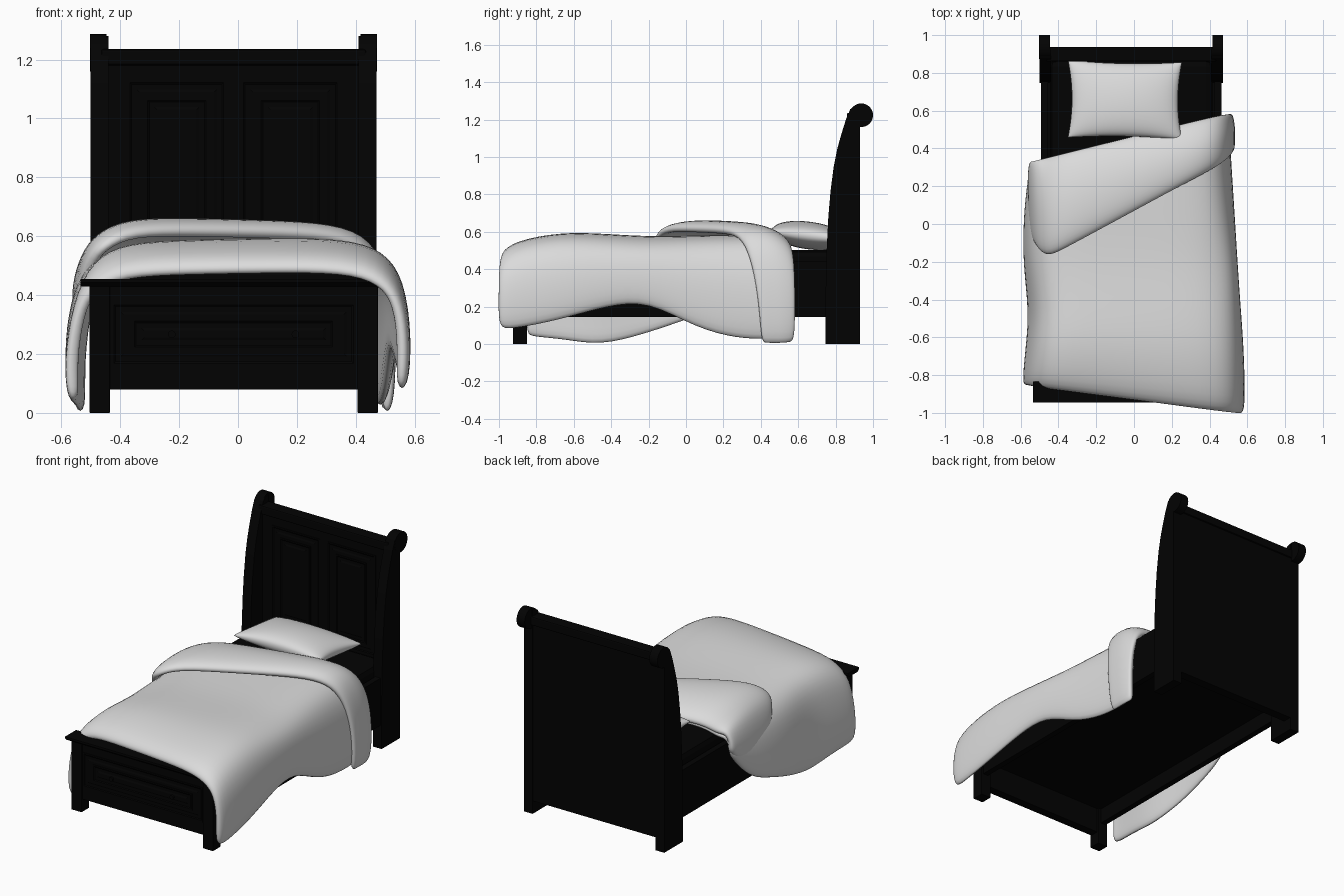
import bpy, bmesh, math
from mathutils import Matrix

cube = bpy.data.objects.get("Cube")
if cube:
    bpy.data.objects.remove(cube, do_unlink=True)


def material(name, value):
    mat = bpy.data.materials.new(name)
    mat.use_nodes = True
    colour = (value, value, value, 1)
    mat.diffuse_color = colour
    mat.node_tree.nodes["Principled BSDF"].inputs["Base Color"].default_value = colour
    return mat


WOOD = material("black_wood", 0.0008)
LINEN = material("pale_grey_linen", 0.71)
CX = -0.015  # centre line of the bed frame


def finish(name, bm, mat, smooth=False):
    bmesh.ops.recalc_face_normals(bm, faces=bm.faces)
    mesh = bpy.data.meshes.new(name)
    bm.to_mesh(mesh)
    bm.free()
    mesh.materials.append(mat)
    if smooth:
        mesh.shade_smooth()
    obj = bpy.data.objects.new(name, mesh)
    bpy.context.collection.objects.link(obj)
    return obj


def box(name, xs, ys, zs, bevel=0.0):
    bm = bmesh.new()
    bmesh.ops.create_cube(bm, size=1)
    for v in bm.verts:
        v.co = [r[0] + (c + 0.5) * (r[1] - r[0]) for c, r in zip(v.co, (xs, ys, zs))]
    obj = finish(name, bm, WOOD)
    if bevel:
        mod = obj.modifiers.new("Bevel", "BEVEL")
        mod.width, mod.segments = bevel, 2


def prism(name, profile, x0, x1):
    """Extrude a (y, z) outline along x."""
    bm = bmesh.new()
    face = bm.faces.new([bm.verts.new((x0, y, z)) for y, z in profile])
    out = bmesh.ops.extrude_face_region(bm, geom=[face])["geom"]
    for v in out:
        if isinstance(v, bmesh.types.BMVert):
            v.co.x = x1
    finish(name, bm, WOOD)


def cylinder(name, centre, radius, depth, axis, sides):
    bm = bmesh.new()
    turn = Matrix.Rotation(math.pi / 2, 4, axis)
    bmesh.ops.create_cone(bm, cap_ends=True, segments=sides, radius1=radius,
                          radius2=radius, depth=depth,
                          matrix=Matrix.Translation(centre) @ turn)
    obj = finish(name, bm, WOOD)
    bpy.context.view_layer.objects.active = obj
    obj.select_set(True)
    bpy.ops.object.shade_smooth_by_angle()
    obj.select_set(False)


def panel_moulding(name, x0, x1, z0, z1, y):
    """Sunk field and raised centre, shaped by insets."""
    bm = bmesh.new()
    face = bm.faces.new([bm.verts.new((x, y, z)) for x, z in
                         ((x0, z0), (x1, z0), (x1, z1), (x0, z1))])
    for width, push in ((0.008, -0.004), (0.012, 0), (0.008, 0.004),
                        (0.025, 0), (0.012, -0.004)):
        bmesh.ops.inset_individual(bm, faces=[face], thickness=width)
        for v in face.verts:
            v.co.y += push
    finish(name, bm, WOOD)


# Headboard: sleigh posts with scrolled tops, panel and top rail
post = [(0.93, 0), (0.93, 1.28), (0.902, 1.274), (0.878, 1.255), (0.855, 1.2),
        (0.83, 1.12), (0.808, 1.04), (0.79, 0.95), (0.773, 0.82),
        (0.761, 0.68), (0.752, 0.5), (0.747, 0.3), (0.747, 0)]
for side, label in ((-1, "right"), (1, "left")):
    prism("headboard_post_" + label, post, CX + side * 0.425, CX + side * 0.486)
    cylinder("post_scroll_" + label, (CX + side * 0.459, 0.937, 1.223),
             0.063, 0.056, "Y", 32)
    a, b = sorted((CX + side * 0.025, CX + side * 0.36))
    panel_moulding("headboard_outer_moulding_" + label, a, b, 0.5, 1.13, 0.869)
    panel_moulding("headboard_raised_panel_" + label, a + 0.06, b - 0.06, 0.56, 1.07, 0.864)
box("headboard_panel", (CX - 0.45, CX + 0.45), (0.87, 0.928), (0.08, 1.2))
box("headboard_top_rail", (CX - 0.45, CX + 0.45), (0.86, 0.938), (1.18, 1.235), 0.008)

# Footboard: legs, panel, cap, drawer front and knobs
for side, label in ((-1, "right"), (1, "left")):
    a, b = sorted((CX + side * 0.42, CX + side * 0.49))
    box("footboard_leg_" + label, (a, b), (-0.925, -0.85), (0, 0.44), 0.003)
    cylinder("drawer_knob_" + label, (CX + side * 0.21, -0.922, 0.267),
             0.013, 0.03, "X", 16)
box("footboard_panel", (CX - 0.43, CX + 0.43), (-0.915, -0.86), (0.08, 0.44))
prism("footboard_cap", [(-0.945, 0.455), (-0.945, 0.443), (-0.93, 0.43),
                        (-0.85, 0.43), (-0.835, 0.443), (-0.835, 0.455)],
      CX - 0.52, CX + 0.52)
panel_moulding("footboard_moulding", CX - 0.415, CX + 0.415, 0.16, 0.375, -0.916)
panel_moulding("drawer_front", CX - 0.345, CX + 0.345, 0.215, 0.32, -0.921)

# Side rails, slat base and mattress
for side, label in ((-1, "right"), (1, "left")):
    a, b = sorted((CX + side * 0.44, CX + side * 0.477))
    box("side_rail_" + label, (a, b), (-0.86, 0.87), (0.145, 0.44))
box("bed_base", (CX - 0.45, CX + 0.45), (-0.87, 0.88), (0.24, 0.3))
box("mattress", (CX - 0.43, CX + 0.43), (-0.82, 0.87), (0.3, 0.503), 0.035)


def draped_sheet(name, rows, thickness, tilt):
    """Loft of cross-sections; a row holds the y, x, hem height and hem slant
    of both ends, then the height of the top, which tilts along x."""
    bm = bmesh.new()
    grid = []
    for ya, yb, xa, xb, za, zb, sa, sb, top in rows:
        da, db = top - za, top - zb
        section = [(xa + 0.012, za, sa), (xa, za + 0.3 * da, 0.7 * sa),
                   (xa + 0.03, za + 0.7 * da, 0.3 * sa), (xa + 0.075, top - 0.055, 0),
                   (xa + 0.17, top - 0.004, 0), (-0.16, top, 0), (0.1, top, 0),
                   (xb - 0.2, top - 0.004, 0), (xb - 0.075, top - 0.045, 0),
                   (xb - 0.018, zb + 0.7 * db, 0.3 * sb),
                   (xb, zb + 0.35 * db, 0.7 * sb), (xb - 0.01, zb, sb)]
        grid.append([bm.verts.new((x, ya + (yb - ya) * (x - xa) / (xb - xa) + s,
                                   z + tilt * x)) for x, z, s in section])
    for r0, r1 in zip(grid, grid[1:]):
        for i in range(len(r0) - 1):
            bm.faces.new((r0[i], r0[i + 1], r1[i + 1], r1[i]))
    obj = finish(name, bm, LINEN, True)
    solid = obj.modifiers.new("Thickness", "SOLIDIFY")
    solid.thickness, solid.offset = thickness, 0
    smooth = obj.modifiers.new("Smooth", "SUBSURF")
    smooth.levels = smooth.render_levels = 2


# Duvet draped over the bed, and its turned-down upper edge
draped_sheet("duvet", [
    (-0.85, -1.005, -0.565, 0.56, 0.06, 0.07, 0, 0, 0.475),
    (-0.82, -0.94, -0.575, 0.57, 0.045, 0.06, 0, 0, 0.53),
    (-0.64, -0.68, -0.555, 0.565, 0.03, 0.11, 0, 0, 0.575),
    (-0.46, -0.42, -0.54, 0.545, -0.005, 0.19, 0, 0, 0.565),
    (-0.22, -0.20, -0.57, 0.53, 0.06, 0.215, 0, 0, 0.55),
    (-0.02, 0.05, -0.57, 0.515, 0.13, 0.07, 0, 0, 0.555),
    (0.12, 0.28, -0.56, 0.50, 0.18, 0.01, 0, 0, 0.56),
    (0.24, 0.45, -0.545, 0.49, 0.29, 0.01, 0, 0, 0.56),
    (0.32, 0.56, -0.53, 0.485, 0.40, 0.015, 0, 0, 0.55)], 0.045, 0.02)
draped_sheet("turned_down_fold", [
    (-0.22, 0.35, -0.53, 0.51, 0.25, 0.015, 0.25, 0.06, 0.605),
    (-0.15, 0.38, -0.54, 0.517, 0.23, 0.01, 0.2, 0.05, 0.632),
    (0.0, 0.44, -0.545, 0.517, 0.24, 0.01, 0.12, 0.04, 0.638),
    (0.15, 0.50, -0.548, 0.517, 0.28, 0.01, 0.06, 0.02, 0.625),
    (0.28, 0.56, -0.545, 0.51, 0.36, 0.015, 0.02, 0, 0.59),
    (0.33, 0.58, -0.535, 0.50, 0.41, 0.025, 0, 0, 0.55)], 0.045, -0.025)

# Pillow: two domed grids joined at a pinched seam
bm = bmesh.new()
for sign in (1, -1):
    new = bmesh.ops.create_grid(bm, x_segments=24, y_segments=24, size=1)["verts"]
    for v in new:
        u, w = math.sin(v.co.x * math.pi / 2), math.sin(v.co.y * math.pi / 2)
        ku, kw = max(0, 1 - u * u), max(0, 1 - w * w)
        v.co = (-0.048 + 0.302 * u * (1 - 0.07 * kw),
                0.657 + 0.205 * w * (1 - 0.06 * ku) - 0.006 * u,
                0.58 - 0.022 * w + sign * 0.074 * (ku * kw) ** 0.42)
bmesh.ops.remove_doubles(bm, verts=bm.verts, dist=0.0004)
finish("pillow", bm, LINEN, True)
